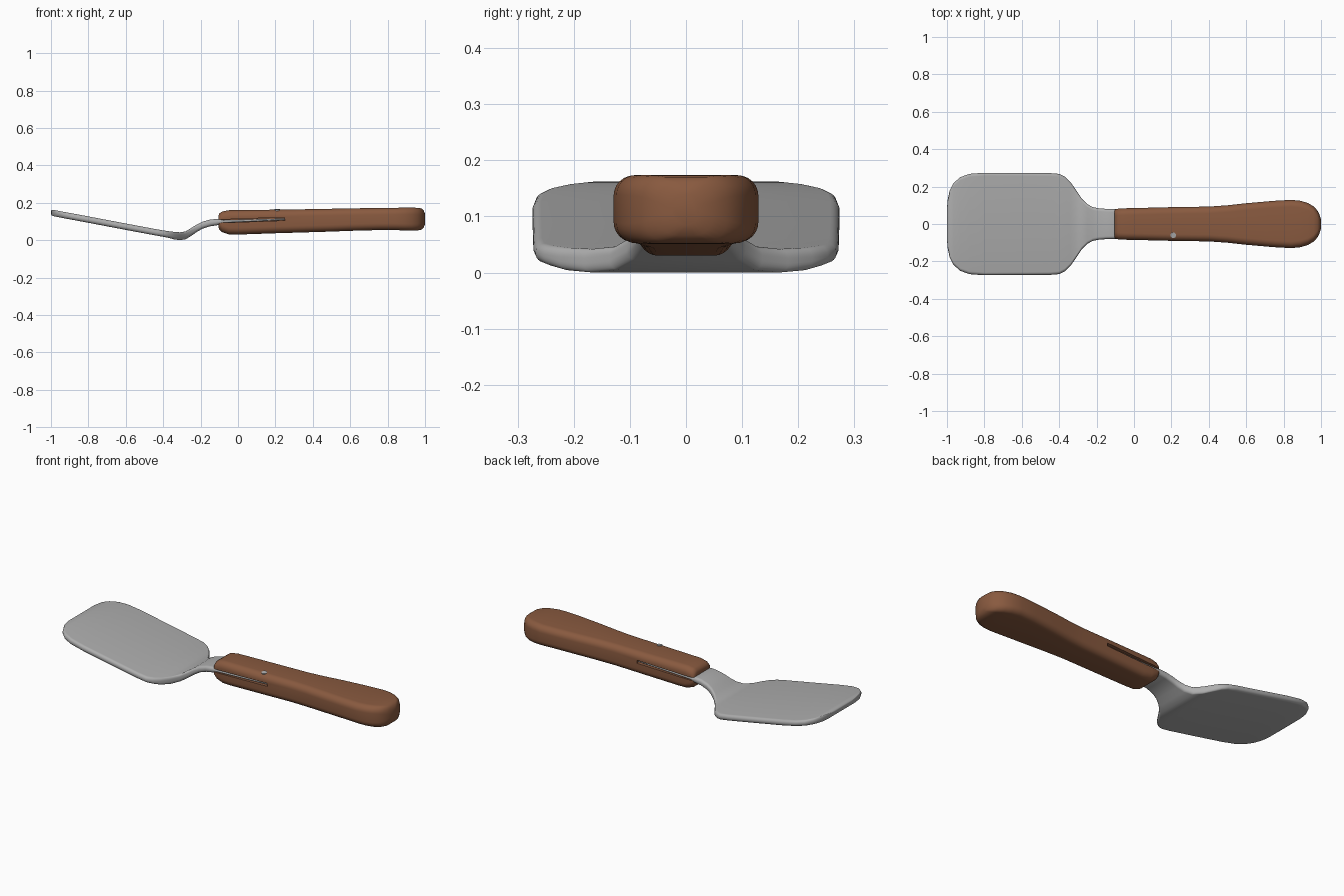
import bpy, bmesh, math

if "Cube" in bpy.data.objects:
    bpy.data.objects.remove(bpy.data.objects["Cube"])


def material(name, color):
    m = bpy.data.materials.new(name)
    m.diffuse_color = (*color, 1)
    m.use_nodes = True
    m.node_tree.nodes["Principled BSDF"].inputs["Base Color"].default_value = m.diffuse_color
    return m


steel = material("steel grey", (0.42, 0.42, 0.42))
wood = material("wood brown", (0.25, 0.102, 0.05))


def rounded_section(hw, ht, r, steps=6):
    """Rounded rectangle in the y-z plane."""
    r = min(r, hw * 0.98, ht * 0.98)
    pts = []
    for q, (sy, sz) in enumerate(((1, 1), (-1, 1), (-1, -1), (1, -1))):
        for i in range(steps + 1):
            a = (q + i / steps) * math.pi / 2
            pts.append((sy * (hw - r) + r * math.cos(a),
                        sz * (ht - r) + r * math.sin(a)))
    return pts


def loft(name, stations, radius, mat):
    """Skin rounded sections given as (x, half width, bottom z, top z)."""
    bm = bmesh.new()
    rings = []
    for x, hw, z0, z1 in stations:
        zc = (z0 + z1) / 2
        rings.append([bm.verts.new((x, y, zc + z))
                      for y, z in rounded_section(hw, (z1 - z0) / 2, radius)])
    for a, b in zip(rings, rings[1:]):
        n = len(a)
        for i in range(n):
            j = (i + 1) % n
            bm.faces.new((a[i], a[j], b[j], b[i]))
    bm.faces.new(rings[0])
    bm.faces.new(rings[-1])
    bmesh.ops.recalc_face_normals(bm, faces=bm.faces)
    me = bpy.data.meshes.new(name)
    bm.to_mesh(me)
    bm.free()
    me.materials.append(mat)
    ob = bpy.data.objects.new(name, me)
    bpy.context.collection.objects.link(ob)
    return ob


def smooth(ob, angle=40):
    bpy.ops.object.select_all(action='DESELECT')
    ob.select_set(True)
    bpy.context.view_layer.objects.active = ob
    bpy.ops.object.shade_smooth_by_angle(angle=math.radians(angle))


# Blade, bent neck and tang: (x, half width, centre z, half thickness)
blade_path = [
    (-1.0, 0.085, 0.148, 0.009), (-0.996, 0.13, 0.147, 0.014),
    (-0.985, 0.18, 0.145, 0.017), (-0.965, 0.218, 0.141, 0.017),
    (-0.93, 0.25, 0.134, 0.017), (-0.88, 0.268, 0.125, 0.017),
    (-0.8, 0.274, 0.110, 0.017), (-0.6, 0.273, 0.072, 0.017),
    (-0.45, 0.272, 0.044, 0.017), (-0.4, 0.268, 0.035, 0.017),
    (-0.37, 0.253, 0.030, 0.018), (-0.34, 0.225, 0.024, 0.020),
    (-0.31, 0.182, 0.021, 0.021), (-0.28, 0.136, 0.026, 0.021),
    (-0.25, 0.106, 0.044, 0.021), (-0.22, 0.090, 0.064, 0.020),
    (-0.19, 0.084, 0.080, 0.019), (-0.15, 0.081, 0.092, 0.018),
    (-0.11, 0.080, 0.097, 0.017), (-0.08, 0.078, 0.100, 0.007),
    (0.25, 0.078, 0.112, 0.004)]
blade = loft("blade_and_tang",
             [(x, hw, z - t, z + t) for x, hw, z, t in blade_path], 0.016, steel)
smooth(blade)

# Handle: (x, half width, bottom z, top z)
handle = loft("handle", [
    (-0.105, 0.070, 0.070, 0.130), (-0.100, 0.078, 0.056, 0.143),
    (-0.085, 0.082, 0.043, 0.153), (-0.05, 0.084, 0.031, 0.160),
    (0.0, 0.085, 0.030, 0.161), (0.2, 0.090, 0.037, 0.163),
    (0.4, 0.093, 0.043, 0.166), (0.5, 0.100, 0.046, 0.168),
    (0.6, 0.111, 0.050, 0.170), (0.75, 0.124, 0.054, 0.172),
    (0.84, 0.129, 0.054, 0.173), (0.89, 0.124, 0.052, 0.174),
    (0.93, 0.112, 0.051, 0.174), (0.96, 0.094, 0.052, 0.173),
    (0.98, 0.073, 0.056, 0.170), (0.992, 0.050, 0.066, 0.161),
    (1.0, 0.024, 0.085, 0.140)], 0.036, wood)

# Side slots that expose the edges of the tang
cutters = []
for side in (1, -1):
    bpy.ops.mesh.primitive_cube_add(size=1, location=(0.06, side * 0.115, 0.107))
    slot = bpy.context.object
    slot.name = "slot_cutter"
    slot.scale = (0.38, 0.09, 0.017)
    slot.rotation_euler = (0, -0.036, 0)
    slot.data.materials.append(wood)
    slot.hide_render = True
    cutters.append(slot)
    mod = handle.modifiers.new("slot", 'BOOLEAN')
    mod.operation = 'DIFFERENCE'
    mod.solver = 'EXACT'
    mod.object = slot
bpy.context.view_layer.objects.active = handle
for mod in list(handle.modifiers):
    bpy.ops.object.modifier_apply(modifier=mod.name)
for slot in cutters:
    bpy.data.objects.remove(slot)
smooth(handle)

# Small metal pin set in the top of the handle
bpy.ops.mesh.primitive_cylinder_add(vertices=16, radius=0.015, depth=0.008,
                                    location=(0.21, -0.06, 0.1595))
pin = bpy.context.object
pin.name = "handle_pin"
pin.data.materials.append(steel)
smooth(pin)
# Follow the rounded shoulder of the handle
pin.rotation_euler = (math.radians(8), 0, 0)
pin.location.z = 0.1608
